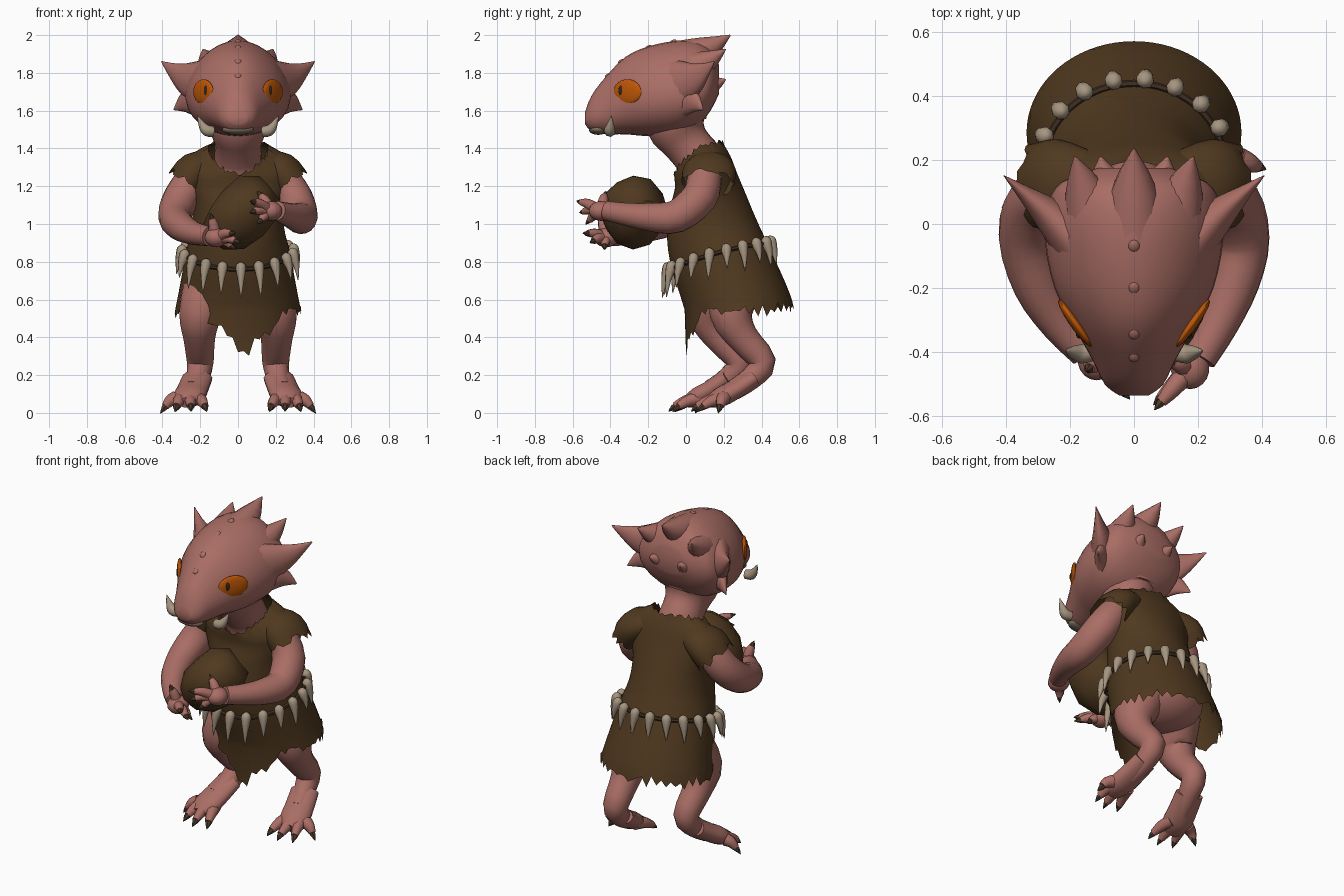
import bpy, bmesh, random
from math import sin, cos, pi, radians
from mathutils import Vector, Matrix, Euler

random.seed(4)
if "Cube" in bpy.data.objects:
    bpy.data.objects.remove(bpy.data.objects["Cube"])


def material(name, *rgb):
    mat = bpy.data.materials.new(name)
    mat.use_nodes = True
    mat.diffuse_color = (*rgb, 1)
    mat.node_tree.nodes["Principled BSDF"].inputs["Base Color"].default_value = (*rgb, 1)
    return mat


SKIN = material("dusty pink skin", 0.40, 0.155, 0.13)
HIDE = material("brown hide", 0.08, 0.041, 0.014)
ROPE = material("dark rope", 0.05, 0.028, 0.014)
BONE = material("pale bone", 0.38, 0.30, 0.215)
LIP = material("grey lip", 0.19, 0.15, 0.105)
CLAW = material("dark claw", 0.07, 0.042, 0.025)
ORANGE = material("orange eye", 0.52, 0.095, 0.002)
PUPIL = material("dark pupil", 0.03, 0.02, 0.015)


def finish(bm, name, mat, mirror=False, angle=50):
    """Turn a bmesh into a named, smooth-shaded object."""
    bmesh.ops.recalc_face_normals(bm, faces=bm.faces)
    mesh = bpy.data.meshes.new(name)
    bm.to_mesh(mesh)
    bm.free()
    mesh.materials.append(mat)
    mesh.polygons.foreach_set("use_smooth", [True] * len(mesh.polygons))
    mesh.set_sharp_from_angle(angle=radians(angle))
    obj = bpy.data.objects.new(name, mesh)
    bpy.context.scene.collection.objects.link(obj)
    if mirror:
        obj.modifiers.new("mirror", 'MIRROR').use_clip = False
    return obj


def spline(rows, steps):
    """Catmull-Rom interpolation of rows of numbers."""
    out = []
    for i in range(len(rows) - 1):
        a, b, c, d = (rows[max(i - 1, 0)], rows[i], rows[i + 1], rows[min(i + 2, len(rows) - 1)])
        for s in range(steps):
            t = s / steps
            out.append([q + 0.5 * t * (r - p + t * (2*p - 5*q + 4*r - w + t * (3*(q - r) + w - p)))
                        for p, q, r, w in zip(a, b, c, d)])
    return out + [list(rows[-1])]


def skin_rings(bm, rings, caps=True):
    """Bridge equal-sized rings of points with quads."""
    rings = [[bm.verts.new(p) for p in ring] for ring in rings]
    n = len(rings[0])
    for low, high in zip(rings, rings[1:]):
        for i in range(n):
            j = (i + 1) % n
            bm.faces.new((low[i], low[j], high[j], high[i]))
    if caps:
        bm.faces.new(rings[0][::-1])
        bm.faces.new(rings[-1])
    return rings


def tube(bm, rows, n=12, steps=3, flat=1, ref=(0.2, 0.9, 0.1), caps=True):
    """Tube through (x, y, z, radius) rows, optionally flattened."""
    rows = spline(rows, steps)
    pts = [Vector(r[:3]) for r in rows]
    u, rings = Vector(ref), []
    for i, p in enumerate(pts):
        t = (pts[min(i + 1, len(pts) - 1)] - pts[max(i - 1, 0)]).normalized()
        u = (u - t * u.dot(t)).normalized()
        v = t.cross(u) * flat
        r = max(rows[i][3], 0.001)
        rings.append([p + r * (u * cos(2*pi*k/n) + v * sin(2*pi*k/n)) for k in range(n)])
    return skin_rings(bm, rings, caps)


def blob(bm, loc, size, rot=(0, 0, 0)):
    mat = Matrix.LocRotScale(Vector(loc), Euler(rot), Vector(size))
    bmesh.ops.create_uvsphere(bm, u_segments=18, v_segments=12, radius=1, matrix=mat)


def digit(skin, claws, base, tip, r, drop):
    """Finger or toe with a claw at its end."""
    base, tip = Vector(base), Vector(tip)
    reach = (tip - base).normalized()
    middle = base.lerp(tip, 0.55) + Vector((0, 0, r * 0.3))
    tube(skin, [(*base, r * 1.2), (*middle, r), (*tip, r * 0.65)], n=8)
    root = tip - reach * 0.015
    end = tip + reach * 0.035 - Vector((0, 0, drop))
    tube(claws, [(*root, r * 0.62), (*tip.lerp(end, 0.3), r * 0.5), (*end, 0.001)], n=6, steps=2)


# Head: cross-sections from snout to nape (y, bottom, top, half width)
sections = [(-0.535, 1.53, 1.59, 0.045), (-0.5, 1.49, 1.68, 0.09), (-0.42, 1.475, 1.785, 0.13),
            (-0.32, 1.475, 1.885, 0.185), (-0.2, 1.465, 1.94, 0.245), (-0.05, 1.47, 1.97, 0.275),
            (0.06, 1.52, 1.965, 0.265), (0.13, 1.6, 1.925, 0.225), (0.175, 1.69, 1.84, 0.11)]
head, rings = bmesh.new(), []
for y, low, top, w in spline(sections, 3):
    angles = [2 * pi * k / 28 for k in range(28)]
    rings.append([(w * sin(a) * (1 - 0.17 * cos(a)), y, (low + top) / 2 + (top - low) / 2 * cos(a))
                  for a in angles])
skin_rings(head, rings)
finish(head, "head", SKIN)

neck = bmesh.new()
tube(neck, [(0, 0.1, 1.15, 0.11), (0, 0.08, 1.32, 0.125), (0, 0.0, 1.43, 0.125),
            (0, -0.05, 1.52, 0.16), (0, -0.05, 1.62, 0.16)], n=20)
finish(neck, "neck", SKIN)

# Crest spikes, low midline bumps, ears and cheek points
crest = bmesh.new()
tube(crest, [(0, -0.05, 1.87, 0.1), (0, 0.11, 1.925, 0.07), (0, 0.235, 2.0, 0.003)])
for y, z in ((-0.07, 1.962), (-0.2, 1.932), (-0.27, 1.9), (-0.34, 1.86), (-0.41, 1.785)):
    blob(crest, (0, y, z), (0.018, 0.022, 0.012), (0.5, 0, 0))
finish(crest, "head_crest", SKIN)
horns = bmesh.new()
tube(horns, [(0.11, -0.05, 1.79, 0.11), (0.155, 0.11, 1.86, 0.06), (0.185, 0.21, 1.925, 0.003)])
tube(horns, [(0.08, 0.08, 1.73, 0.09), (0.095, 0.16, 1.745, 0.04), (0.105, 0.21, 1.765, 0.003)])
finish(horns, "side_horns", SKIN, mirror=True)
ears = bmesh.new()
up = (0, 0, 1)
tube(ears, [(0.16, -0.08, 1.73, 0.15), (0.265, 0.03, 1.765, 0.095), (0.34, 0.095, 1.81, 0.045),
            (0.405, 0.15, 1.86, 0.003)], flat=0.55, ref=up)
tube(ears, [(0.17, -0.07, 1.66, 0.12), (0.265, 0.03, 1.65, 0.07), (0.34, 0.09, 1.605, 0.003)],
     flat=0.5, ref=up)
finish(ears, "ears", SKIN, mirror=True)

# Eyes, lip and tusks
turn = (0, 0, -0.62)
eye = bmesh.new()
blob(eye, (0.183, -0.31, 1.7), (0.017, 0.09, 0.066), turn)
finish(eye, "eyes", ORANGE, mirror=True)
pupil = bmesh.new()
blob(pupil, (0.172, -0.347, 1.708), (0.008, 0.011, 0.026), turn)
finish(pupil, "pupils", PUPIL, mirror=True)
lip = bmesh.new()
blob(lip, (0, -0.465, 1.5), (0.085, 0.05, 0.028))
finish(lip, "lower_lip", LIP)
tusk = bmesh.new()
tube(tusk, [(0.13, -0.4, 1.49, 0.028), (0.165, -0.405, 1.495, 0.03), (0.19, -0.4, 1.525, 0.02),
            (0.215, -0.395, 1.575, 0.001)], n=8)
finish(tusk, "tusks", BONE, mirror=True)

# Tunic: rings as (front y, front z, back y, back z, half width, side lift)
levels = [(0.0, 0.52, 0.57, 0.57, 0.335, -0.01), (-0.03, 0.62, 0.53, 0.68, 0.31, 0.01),
          (-0.075, 0.76, 0.43, 0.9, 0.275, 0.02), (-0.1, 0.92, 0.37, 1.03, 0.245, 0),
          (-0.085, 1.08, 0.32, 1.15, 0.245, 0), (-0.06, 1.18, 0.27, 1.27, 0.285, 0.01),
          (-0.06, 1.23, 0.235, 1.36, 0.285, 0.035), (-0.065, 1.27, 0.195, 1.43, 0.16, 0.055)]


def ring_point(row, a, grow=0):
    fy, fz, by, bz, w, lift = row
    m = (1 - cos(a)) / 2
    return Vector(((w + grow) * sin(a), fy + (by - fy) * m - grow * cos(a),
                   fz + (bz - fz) * m + lift * sin(a) ** 2))


tunic, count = bmesh.new(), 72
rows = spline(levels, 3)
rings = [[ring_point(row, 2 * pi * k / count) for k in range(count)] for row in rows]
for k, p in enumerate(rings[0]):
    # Torn hem with a pointed front flap
    if cos(2 * pi * k / count) > 0:
        p.z -= 0.2 * max(0, 1 - abs(p.x - 0.035) / 0.22)
        p.z += 0.03 * max(0, 1 - abs(abs(p.x) - 0.27) / 0.06)
    p.z += random.uniform(-0.03, 0.02) + (0.012 if k % 2 else -0.012)
    rings[-1][k].z += random.uniform(-0.015, 0.015)
skin_rings(tunic, rings, caps=False)
finish(tunic, "tunic", HIDE, angle=70)

sleeve = bmesh.new()
cuffs = tube(sleeve, [(0.13, 0.13, 1.32, 0.07), (0.225, 0.125, 1.283, 0.1), (0.28, 0.115, 1.22, 0.1)],
             n=30, flat=1.4, ref=up, caps=False)
for v in cuffs[-1]:
    v.co += Vector((0.7, 0, -0.7)) * random.uniform(-0.022, 0.022)
finish(sleeve, "sleeves", HIDE, mirror=True, angle=70)

# Belt rope with hanging teeth
belt = bmesh.new()
loop = [(*ring_point(levels[2], 2 * pi * k / 48, 0.008), 0.012) for k in range(49)]
tube(belt, loop, n=6, steps=1, ref=up)
finish(belt, "belt_rope", ROPE)
teeth, total = bmesh.new(), 19
for k in range(total):
    a = 2 * pi * (k + 0.15) / total
    p = ring_point(levels[2], a, 0.015)
    out = Vector((sin(a), -cos(a), 0))
    long = random.uniform(0.09, 0.13) + 0.03 * max(0, cos(a))
    shape = ((0.0, 0.038, 0.006), (0.003, 0.025, 0.024), (0.01, 0.0, 0.028),
             (0.025, -long * 0.4, 0.017), (0.035, -long, 0.002))
    tube(teeth, [(*(p + out * push + Vector((0, 0, rise))), r) for push, rise, r in shape], n=8, steps=2)
finish(teeth, "belt_teeth", BONE)

# Pelvis, legs and feet; the right foot stands further forward
pelvis = bmesh.new()
blob(pelvis, (0, 0.24, 0.7), (0.25, 0.21, 0.17))
finish(pelvis, "pelvis", SKIN)
leg_path = [(0.15, 0.26, 0.68, 0.14), (0.2, 0.24, 0.52, 0.115), (0.205, 0.3, 0.4, 0.085),
            (0.2, 0.405, 0.27, 0.072), (0.215, 0.34, 0.18, 0.06), (0.24, 0.25, 0.12, 0.055)]
foot_path = [(0.215, 0.35, 0.185, 0.05), (0.24, 0.26, 0.125, 0.052),
             (0.26, 0.18, 0.082, 0.052), (0.265, 0.12, 0.055, 0.03)]
toe_tips = [(0.175, 0.08), (0.25, 0.06), (0.325, 0.09), (0.385, 0.18)]
for side, word, shift in ((1, "left", 0), (-1, "right", -0.12)):
    leg, foot, claws = bmesh.new(), bmesh.new(), bmesh.new()
    tube(leg, [(side * x, y + shift * min(1, (0.9 - z) * 2.5), z, r) for x, y, z, r in leg_path], n=16)
    tube(foot, [(side * x, y + shift, z, r) for x, y, z, r in foot_path], n=16, flat=1.65, ref=up)
    for x, y in toe_tips:
        base = (side * (0.26 + (x - 0.26) * 0.55), 0.2 + shift, 0.078)
        digit(foot, claws, base, (side * x, y + shift, 0.035), 0.032, 0.018)
    finish(leg, word + "_leg", SKIN)
    finish(foot, word + "_foot", SKIN)
    finish(claws, word + "_toe_claws", CLAW)

# Arms and hands cradling the bundle
arms = {
    "left": ([(0.23, 0.1, 1.25, 0.09), (0.3, 0.07, 1.14, 0.095), (0.335, -0.05, 1.04, 0.088),
              (0.315, -0.18, 1.035, 0.077), (0.265, -0.31, 1.05, 0.062), (0.205, -0.42, 1.07, 0.052)],
             [(0.085, -0.555, 1.115), (0.085, -0.54, 1.065), (0.12, -0.51, 1.02), (0.12, -0.43, 1.15)]),
    "right": ([(-0.23, 0.1, 1.25, 0.09), (-0.3, 0.07, 1.14, 0.095), (-0.335, -0.04, 1.04, 0.088),
               (-0.3, -0.19, 0.985, 0.077), (-0.23, -0.31, 0.95, 0.062), (-0.15, -0.4, 0.935, 0.052)],
              [(-0.035, -0.52, 0.95), (-0.015, -0.49, 0.91), (-0.04, -0.43, 0.885), (-0.14, -0.45, 1.03)]),
}
for word, (path, tips) in arms.items():
    arm, hand, claws = bmesh.new(), bmesh.new(), bmesh.new()
    tube(arm, path, n=16)
    wrist = Vector(path[-1][:3])
    palm = wrist.lerp(Vector(tips[1]), 0.25)
    blob(hand, palm, (0.06, 0.065, 0.052))
    for tip in tips:
        digit(hand, claws, palm.lerp(Vector(tip), 0.2), tip, 0.027, 0.004)
    finish(arm, word + "_arm", SKIN)
    finish(hand, word + "_hand", SKIN)
    finish(claws, word + "_hand_claws", CLAW)

# Lumpy hide bundle
bundle = bmesh.new()
place = Matrix.LocRotScale(Vector((0.02, -0.28, 1.06)), Euler((0, -0.75, 0)), Vector((0.23, 0.18, 0.17)))
bmesh.ops.create_icosphere(bundle, subdivisions=2, radius=1)
for v in bundle.verts:
    v.co *= random.uniform(0.9, 1.06)
bundle.transform(place)
finish(bundle, "bundle", HIDE, angle=40)
